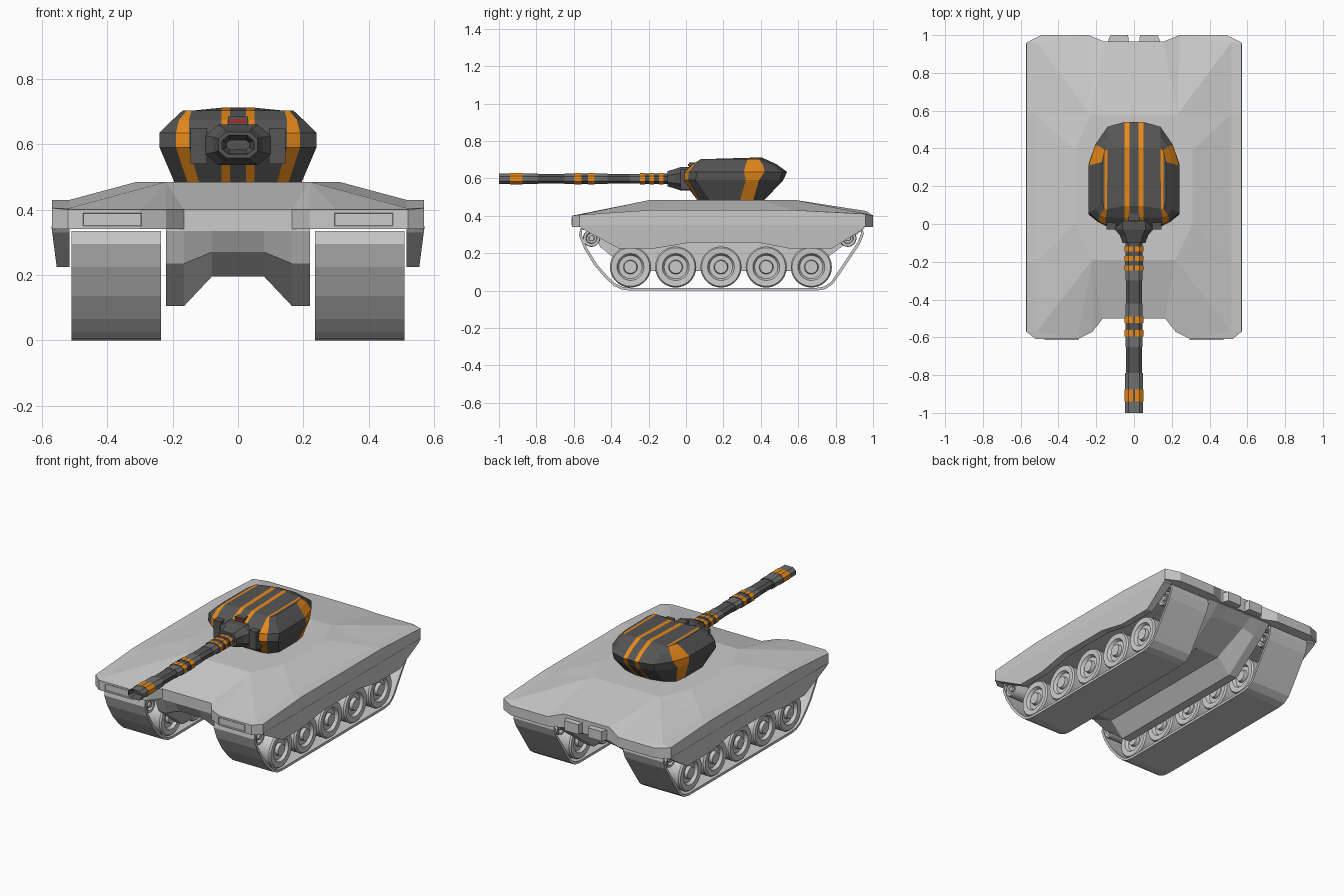
import bpy, bmesh
from math import cos, sin, pi
from mathutils import Vector

if "Cube" in bpy.data.objects:
    bpy.data.objects.remove(bpy.data.objects["Cube"])


def material(name, rgb):
    m = bpy.data.materials.new(name)
    m.diffuse_color = (*rgb, 1)
    m.use_nodes = True
    m.node_tree.nodes["Principled BSDF"].inputs["Base Color"].default_value = m.diffuse_color
    return m


DARK = material("dark_grey", (0.09, 0.09, 0.09))
ORANGE = material("orange", (0.8, 0.25, 0.01))
MID = material("mid_grey", (0.16, 0.16, 0.16))
RED = material("red", (0.5, 0.02, 0.01))


def finish(name, bm, mats=(), mirror=False, recalc=True):
    if recalc:
        bmesh.ops.remove_doubles(bm, verts=bm.verts, dist=1e-5)
        bmesh.ops.recalc_face_normals(bm, faces=bm.faces)
    me = bpy.data.meshes.new(name)
    bm.to_mesh(me)
    bm.free()
    for m in mats:
        me.materials.append(m)
    ob = bpy.data.objects.new(name, me)
    bpy.context.collection.objects.link(ob)
    if mirror:
        mod = ob.modifiers.new("mirror", 'MIRROR')
        mod.use_clip = True
    return ob


def loft(rings, color=lambda i, j: 0, closed=True, caps=True):
    """Join equal-length rings of points with quads."""
    bm = bmesh.new()
    vs = [[bm.verts.new(p) for p in r] for r in rings]
    n = len(rings[0])
    for i in range(len(vs) - 1):
        for j in range(n if closed else n - 1):
            k = (j + 1) % n
            f = bm.faces.new((vs[i][j], vs[i][k], vs[i + 1][k], vs[i + 1][j]))
            f.material_index = color(i, j)
    if caps:
        bm.faces.new(vs[0])
        bm.faces.new(vs[-1])
    return bm, vs


def box(name, x0, x1, y0, y1, z0, z1, mats=(), mirror=False):
    r = lambda z: [(x0, y0, z), (x1, y0, z), (x1, y1, z), (x0, y1, z)]
    return finish(name, loft([r(z0), r(z1)])[0], mats, mirror)


# Hull: outline rim, side shelf and raised deck (right half, mirrored)
rim = [(0, -.50, .40), (.165, -.50, .40), (.22, -.57, .40), (.30, -.61, .40), (.52, -.61, .40),
       (.57, -.57, .405), (.57, -.20, .43), (.57, .58, .43), (.57, .96, .41), (.49, 1, .40),
       (.24, 1, .40), (.155, .965, .425), (0, .965, .425)]
shelf = [(.515, -.57, .405), (.515, -.20, .43), (.515, .58, .43), (.515, .96, .412)]
deck = [(0, -.19), (.22, -.19), (.31, 0), (.31, .39), (.23, .58), (0, .58)]
bm, (low, R) = loft([[(x, y, .34) for x, y, z in rim], rim], closed=False, caps=False)
S = [bm.verts.new(p) for p in shelf]
D = [bm.verts.new((x, y, .485)) for x, y in deck]
for f in [(R[0], R[1], D[1], D[0]), (R[1], R[2], D[1]), (R[2], R[3], D[1]),
          (R[3], R[4], S[0]), (R[3], S[0], D[1]), (R[4], R[5], S[0]),
          (R[5], R[6], S[1], S[0]), (S[0], S[1], D[1]), (S[1], D[2], D[1]),
          (S[1], S[2], D[3], D[2]), (R[6], R[7], S[2], S[1]), (R[7], R[8], S[3], S[2]),
          (S[2], S[3], D[4]), (S[2], D[4], D[3]), (R[8], R[9], S[3]),
          (R[9], R[10], S[3]), (R[10], D[4], S[3]), (R[10], R[11], D[4]),
          (R[11], R[12], D[5], D[4]), D, low]:
    bm.faces.new(f)
finish("hull", bm, mirror=True)

# Side skirts, thinner toward the lower edge
skirt = [(-.57, .35), (-.555, .33), (-.36, .225), (-.17, .225), (.03, .258), (.38, .258),
         (.55, .225), (.78, .225), (.95, .33), (.955, .35)]
outer = [(.57 - .015 * (.34 - z) / .115, y, z) for y, z in skirt]
finish("side_skirt", loft([[(.515, y, z) for y, z in skirt], outer])[0], mirror=True)

# Belly with a channel between two lower beams, raised at both ends
belly = []
for y, a, b in [(-.50, .335, .335), (-.46, .27, .235), (-.30, .195, .105),
                (.66, .195, .105), (.88, .29, .27), (.955, .335, .335)]:
    belly.append([(-.22, y, .345), (-.22, y, b), (-.165, y, b), (-.08, y, a),
                  (.08, y, a), (.165, y, b), (.22, y, b), (.22, y, .345)])
finish("belly", loft(belly)[0])

# Track belts
path = [(-.565, .335), (-.572, .295), (-.545, .225), (-.49, .135), (-.43, .065), (-.385, .025),
        (-.345, .006), (-.30, 0), (.70, 0), (.745, .008), (.785, .035), (.82, .085),
        (.93, .25), (.95, .30), (.945, .335)]
bm, _ = loft([[(x, *p) for p in path] for x in (.51, .235)], caps=False)
for f in bm.faces:
    f.normal_flip()
bm.normal_update()
if min(bm.faces, key=lambda f: f.calc_center_median().z).normal.z > 0:
    for f in bm.faces:
        f.normal_flip()
belt = finish("track_belt", bm, recalc=False)
sol = belt.modifiers.new("thickness", 'SOLIDIFY')
sol.thickness = .015
sol.offset = -1
belt.modifiers.new("mirror", 'MIRROR')


# Road wheels and end wheels, dished on both faces
def wheel(name, scale):
    half = [(.001, .132), (.034, .132), (.038, .112), (.062, .112), (.072, .130),
            (.103, .132), (.110, .122)]
    prof = half + [(r, -x) for r, x in reversed(half)]
    rings = [[(x, r * scale * cos(a * pi / 14), r * scale * sin(a * pi / 14))
              for a in range(28)] for r, x in prof]
    ob = finish(name, loft(rings)[0])
    bpy.context.view_layer.objects.active = ob
    ob.select_set(True)
    bpy.ops.object.shade_smooth_by_angle(angle=.5)
    ob.select_set(False)
    return ob


def place(ob, spots):
    for i, (x, y, z) in enumerate(spots):
        o = ob if i == 0 else ob.copy()
        if i:
            bpy.context.collection.objects.link(o)
        o.location = (x, y, z)


place(wheel("road_wheel", 1), [(s * .372, y, .126) for s in (-1, 1)
                               for y in (-.297, -.055, .187, .429, .67)])
place(wheel("end_wheel", .42), [(s * .372, y, z) for s in (-1, 1)
                                for y, z in ((-.505, .28), (.865, .28))])


# Framed lights with a recessed panel
def lamp(name, y, out):
    bm, vs = loft([[(x, yy, z) for x, z in ((.295, .35), (.475, .35), (.475, .39), (.295, .39))]
                   for yy in (y - out * .02, y + out * .003)])
    face = [f for f in bm.faces if all(v in vs[1] for v in f.verts)]
    bm.normal_update()
    bmesh.ops.inset_region(bm, faces=face, thickness=.006)
    bmesh.ops.translate(bm, verts=face[0].verts, vec=(0, -out * .007, 0))
    finish(name, bm, mirror=True)


lamp("headlight", -.61, -1)
lamp("rear_light", .997, 1)

# Exhaust outlets
plan = [(.025, .95), (.032, 1), (.125, 1), (.145, .95)]
finish("exhaust", loft([[(x, y, z) for x, y in plan] for z in (.345, .405)])[0], mirror=True)

# Turret: half rings from front centre round to rear centre, mirrored
levels = [
    (.485, .06, .42, [(.12, .06), (.155, .07), (.195, .12), (.195, .29), (.185, .36), (.13, .40)]),
    (.59, -.02, .52, [(.15, -.01), (.19, .01), (.24, .05), (.24, .32), (.215, .39), (.14, .50)]),
    (.635, -.015, .54, [(.15, -.005), (.19, .015), (.24, .06), (.24, .31), (.205, .42), (.14, .515)]),
    (.675, .035, .485, [(.15, .035), (.18, .045), (.20, .08), (.20, .32), (.18, .41), (.14, .46)]),
    (.703, .095, .405, [(.143, .08), (.157, .08), (.17, .12), (.168, .33), (.155, .39), (.14, .40)])]
rings = []
for z, yf, yr, mid in levels:
    zc = z + .009 if z > .7 else z
    rings.append([(x, yf, z) for x in (0, .025, .05)] + [(x, y, z) for x, y in mid]
                 + [(x, yr, zc) for x in (.05, .025, 0)])
bm, vs = loft(rings, lambda i, j: int(j in (1, 3, 6, 9)), closed=False, caps=False)
T = vs[-1]
for idx, m in [((0, 1, 10, 11), 0), ((1, 2, 9, 10), 1), ((2, 3, 8, 9), 0),
               ((3, 4, 7, 8), 1), ((4, 5, 6, 7), 0)]:
    bm.faces.new([T[i] for i in idx]).material_index = m
bm.faces.new(vs[0])
finish("turret", bm, (DARK, ORANGE), mirror=True)
box("turret_cheek", .095, .145, -.03, .06, .54, .65, (DARK,), True)
box("sight_housing", -.03, .03, .015, .08, .66, .685, (DARK,))
box("sight_lens", -.024, .024, .012, .03, .666, .676, (RED,))


# Gun mantlet and barrel share one flattened eight-sided section
def section(y, w, h, z=.598):
    half = [(.08, 1), (.6, 1), (1, .45), (1, -.45), (.6, -1), (.08, -1)]
    full = half + [(-a, b) for a, b in reversed(half)]
    return [(a * w, y, z + b * h) for a, b in full]


finish("mantlet", loft([section(.08, .10, .062), section(-.03, .10, .062),
                        section(-.06, .075, .052), section(-.10, .06, .04)])[0], (DARK,))

# Barrel segments: end position, thickness factor, colour (0 dark, 1 orange, 2 mid)
segments = [(-.12, .9, 0), (-.145, 1, 1), (-.17, .9, 0), (-.195, 1, 1), (-.22, .95, 0),
            (-.245, 1, 1), (-.30, .88, 2), (-.42, .84, 0), (-.49, .9, 2), (-.525, 1, 1),
            (-.56, .9, 0), (-.595, 1, 1), (-.65, .9, 2), (-.79, .84, 0), (-.875, .95, 2),
            (-.94, 1, 1), (-1, .95, 2)]
rings, y0 = [], -.09
for y1, s, c in segments:
    rings += [section(y0, .05 * s, .03 * s), section(y1, .05 * s, .03 * s)]
    y0 = y1


def barrel_color(i, j):
    c = segments[i // 2][2] if i % 2 == 0 else 0
    return 0 if c == 1 and j in (5, 11) else c


bm, vs = loft(rings, barrel_color)
muzzle = [f for f in bm.faces if all(v in vs[-1] for v in f.verts)]
bm.normal_update()
bmesh.ops.inset_region(bm, faces=muzzle, thickness=.014)
bmesh.ops.translate(bm, verts=muzzle[0].verts, vec=(0, .04, 0))
finish("barrel", bm, (DARK, ORANGE, MID))
